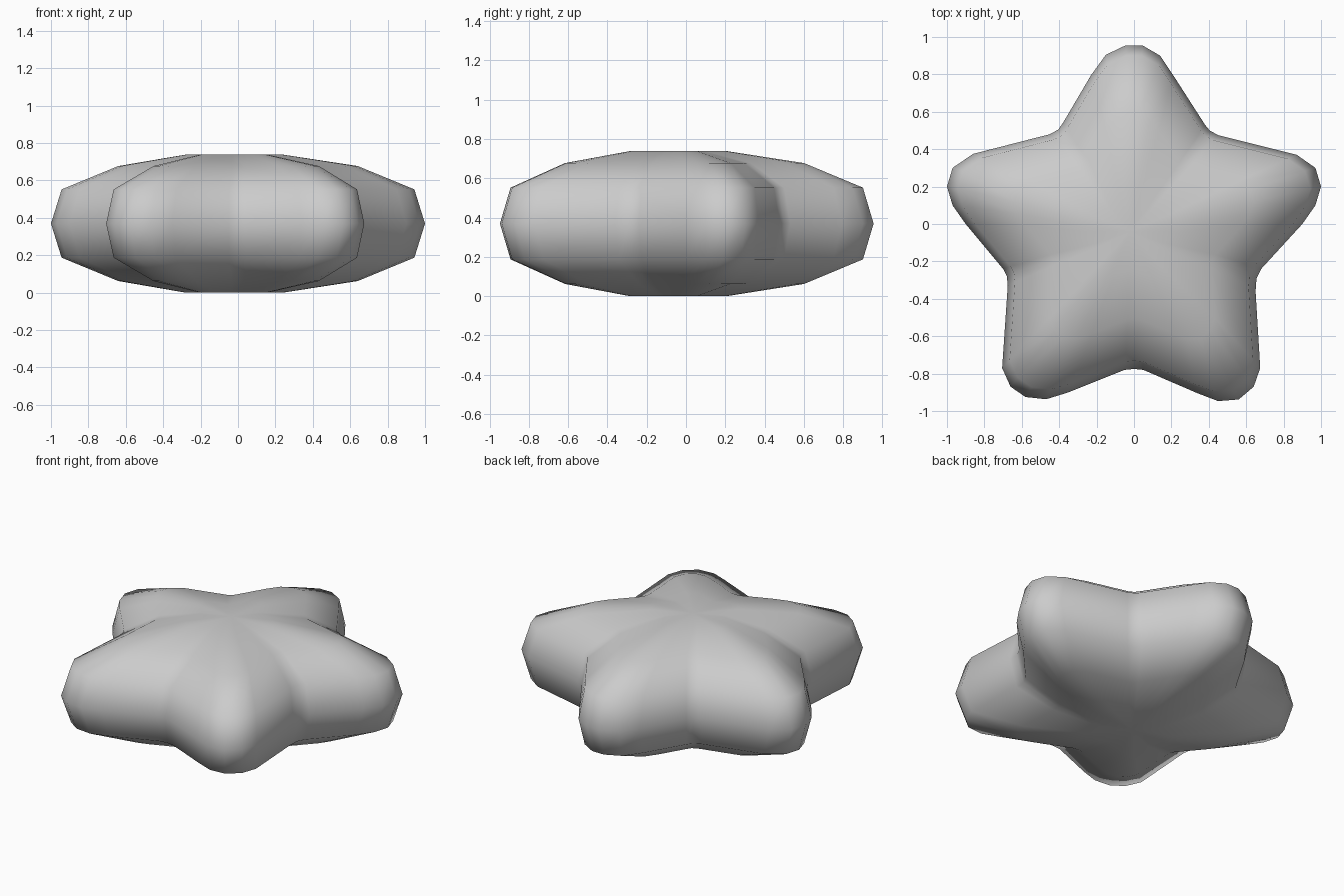
import bpy, bmesh

# Outline of the star at its widest level, counter-clockwise from the top point
outline = [
    (0.045, 0.955), (-0.045, 0.955), (-0.15, 0.905), (-0.23, 0.795), (-0.38, 0.54),
    (-0.405, 0.505), (-0.45, 0.48), (-0.86, 0.375), (-0.97, 0.30), (-1.0, 0.20),
    (-0.97, 0.10), (-0.90, 0.0), (-0.70, -0.24), (-0.68, -0.28), (-0.675, -0.33),
    (-0.705, -0.77), (-0.66, -0.87), (-0.58, -0.925), (-0.47, -0.937), (-0.35, -0.90),
    (-0.05, -0.78), (0.0, -0.775), (0.05, -0.78), (0.34, -0.905), (0.45, -0.947),
    (0.56, -0.938), (0.64, -0.87), (0.675, -0.77), (0.65, -0.36), (0.655, -0.29),
    (0.68, -0.24), (0.90, 0.0), (0.97, 0.10), (1.0, 0.20), (0.97, 0.30),
    (0.87, 0.37), (0.45, 0.475), (0.405, 0.50), (0.38, 0.53), (0.21, 0.795),
    (0.14, 0.90),
]

# Levels of the puffed body: height, scale, shift in x and y
levels = [
    (0.0, 0.26, -0.02, -0.04), (0.062, 0.64, 0, -0.01), (0.187, 0.943, 0, 0),
    (0.369, 1.0, 0, 0),
    (0.552, 0.943, 0, 0), (0.677, 0.64, 0, -0.01), (0.738, 0.26, -0.02, -0.04),
]

bm = bmesh.new()
rings = [[bm.verts.new((x * s + dx, y * s + dy, z)) for x, y in outline]
         for z, s, dx, dy in levels]
n = len(outline)
for lower, upper in zip(rings, rings[1:]):
    for i in range(n):
        j = (i + 1) % n
        bm.faces.new((lower[i], lower[j], upper[j], upper[i]))

# Flat top and bottom centres
for ring, (z, s, dx, dy) in ((rings[0], levels[0]), (rings[-1], levels[-1])):
    c = bm.verts.new((dx, dy, z))
    for i in range(n):
        bm.faces.new((ring[i], ring[(i + 1) % n], c))
bmesh.ops.recalc_face_normals(bm, faces=bm.faces)
for f in bm.faces:
    f.smooth = True

mesh = bpy.data.meshes.new("puffy_star")
bm.to_mesh(mesh)
bm.free()
bpy.context.collection.objects.link(bpy.data.objects.new("puffy_star", mesh))
